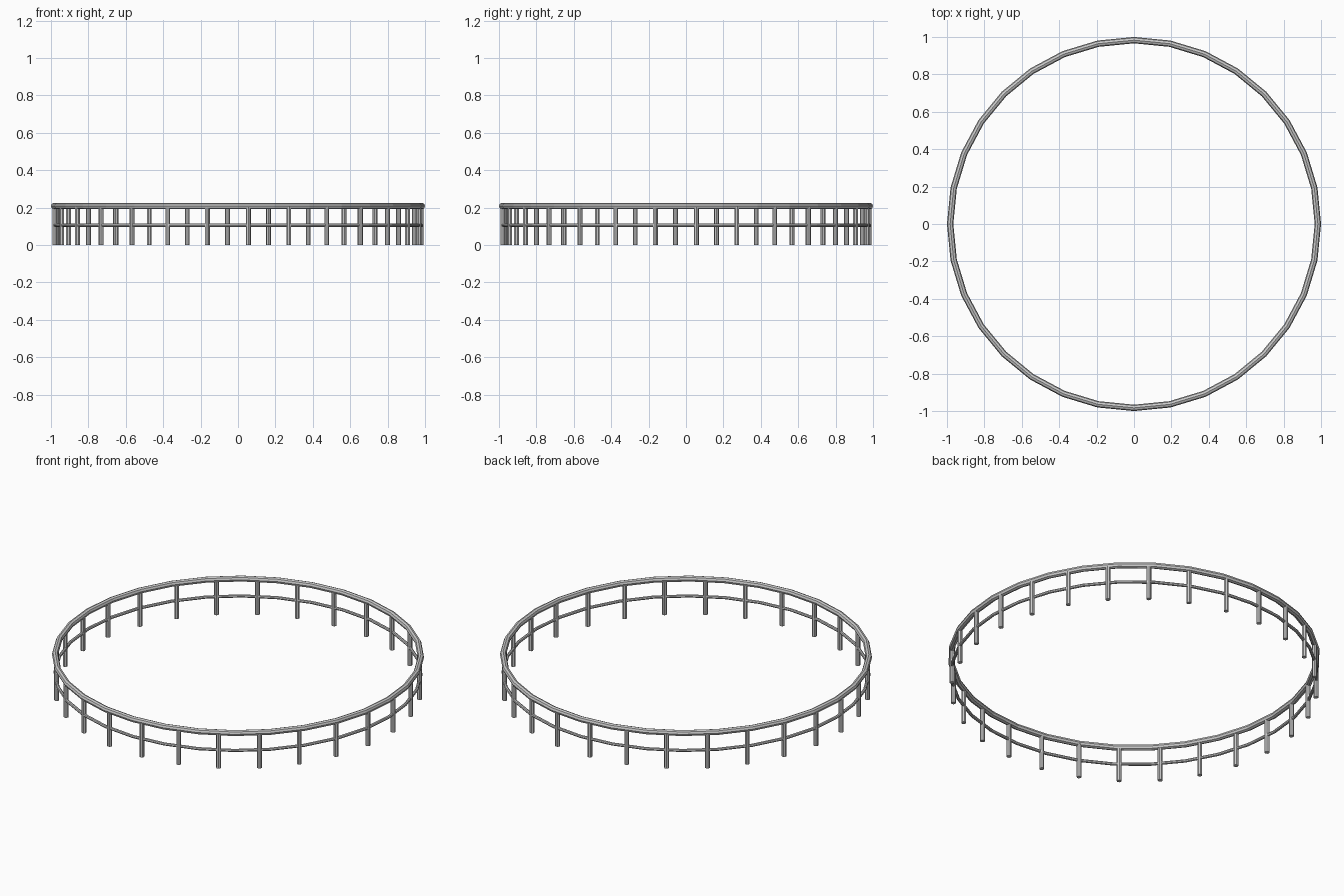
import bpy
import math

if "Cube" in bpy.data.objects:
    bpy.data.objects.remove(bpy.data.objects["Cube"])

RING_SEGMENTS = 32
POST_COUNT = 28
RADIUS = 0.983
RAIL_Z = 0.208


def ring(name, z, tube, sides):
    bpy.ops.mesh.primitive_torus_add(
        major_segments=RING_SEGMENTS, minor_segments=sides,
        major_radius=RADIUS, minor_radius=tube, location=(0, 0, z))
    obj = bpy.context.object
    obj.name = name
    bpy.ops.object.shade_flat()
    return obj


# Thick hand rail and thin middle rail
ring("top_rail", RAIL_Z, 0.017, 8)
ring("middle_rail", 0.105, 0.009, 8)

# Upright posts, offset a quarter step from the x axis
step = 2 * math.pi / POST_COUNT
for i in range(POST_COUNT):
    a = (i + 0.25) * step
    r = RADIUS - 0.002
    bpy.ops.mesh.primitive_cylinder_add(
        vertices=8, radius=0.0135, depth=RAIL_Z,
        location=(r * math.cos(a), r * math.sin(a), RAIL_Z / 2),
        rotation=(0, 0, a))
    bpy.context.object.name = f"post_{i + 1:02d}"
